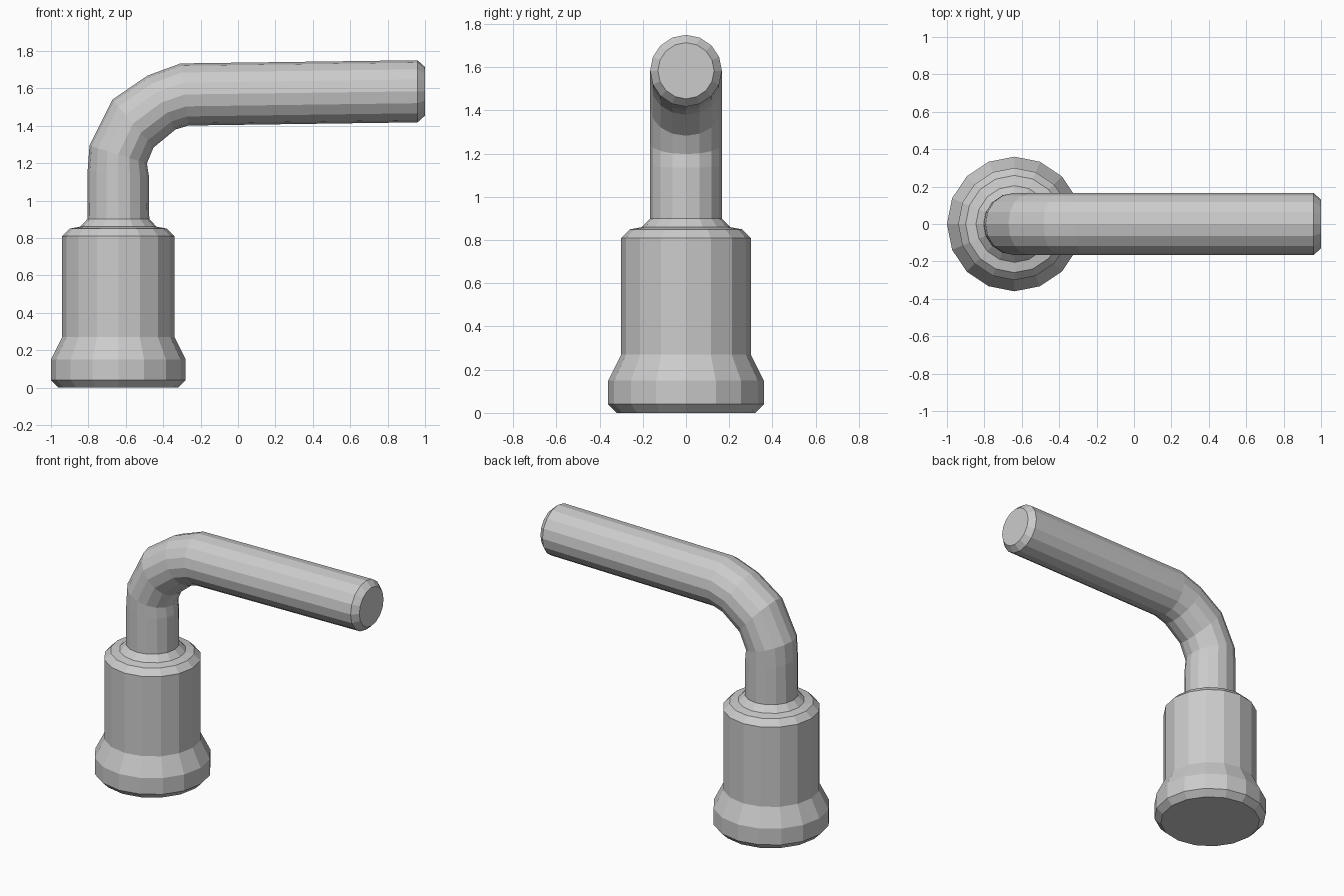
import bpy, bmesh
from math import sin, cos, tau
from mathutils import Vector

if "Cube" in bpy.data.objects:
    bpy.data.objects.remove(bpy.data.objects["Cube"])

SIDES = 16
AXIS_X = -0.64


def loft(name, rings):
    """Skin a list of rings (centre, half-axis u, half-axis v) and cap both ends."""
    bm = bmesh.new()
    loops = []
    for c, u, v in rings:
        loops.append([bm.verts.new(c + u * cos(tau * i / SIDES) + v * sin(tau * i / SIDES))
                      for i in range(SIDES)])
    for a, b in zip(loops, loops[1:]):
        for i in range(SIDES):
            j = (i + 1) % SIDES
            bm.faces.new((a[i], a[j], b[j], b[i]))
    bm.faces.new(loops[0])
    bm.faces.new(loops[-1])
    bmesh.ops.recalc_face_normals(bm, faces=bm.faces)
    mesh = bpy.data.meshes.new(name)
    bm.to_mesh(mesh)
    bm.free()
    obj = bpy.data.objects.new(name, mesh)
    bpy.context.collection.objects.link(obj)
    return obj


# Socket body: turned profile (radius, height)
profile = [(0.32, 0), (0.36, 0.04), (0.36, 0.15), (0.30, 0.27), (0.30, 0.81),
           (0.26, 0.85), (0.205, 0.86), (0.166, 0.90)]
loft("socket_body", [(Vector((AXIS_X, 0, z)), Vector((r, 0, 0)), Vector((0, r, 0)))
                     for r, z in profile])

# Bent handle: outer and inner bend points (x, z) of each ring, and its half width in y
bend = [((-0.806, 0.87), (-0.474, 0.87), 0.166),
        ((-0.804, 1.16), (-0.477, 1.135), 0.166),
        ((-0.794, 1.294), (-0.487, 1.198), 0.166),
        ((-0.671, 1.54), (-0.452, 1.283), 0.166),
        ((-0.484, 1.668), (-0.334, 1.38), 0.166),
        ((-0.307, 1.733), (-0.265, 1.401), 0.166),
        ((0.96, 1.75), (0.96, 1.418), 0.166),
        ((1.0, 1.714), (1.0, 1.454), 0.13)]
rings = []
for (ox, oz), (ix, iz), w in bend:
    outer, inner = Vector((ox, 0, oz)), Vector((ix, 0, iz))
    rings.append(((outer + inner) / 2, (outer - inner) / 2, Vector((0, w, 0))))
loft("bent_handle", rings)
